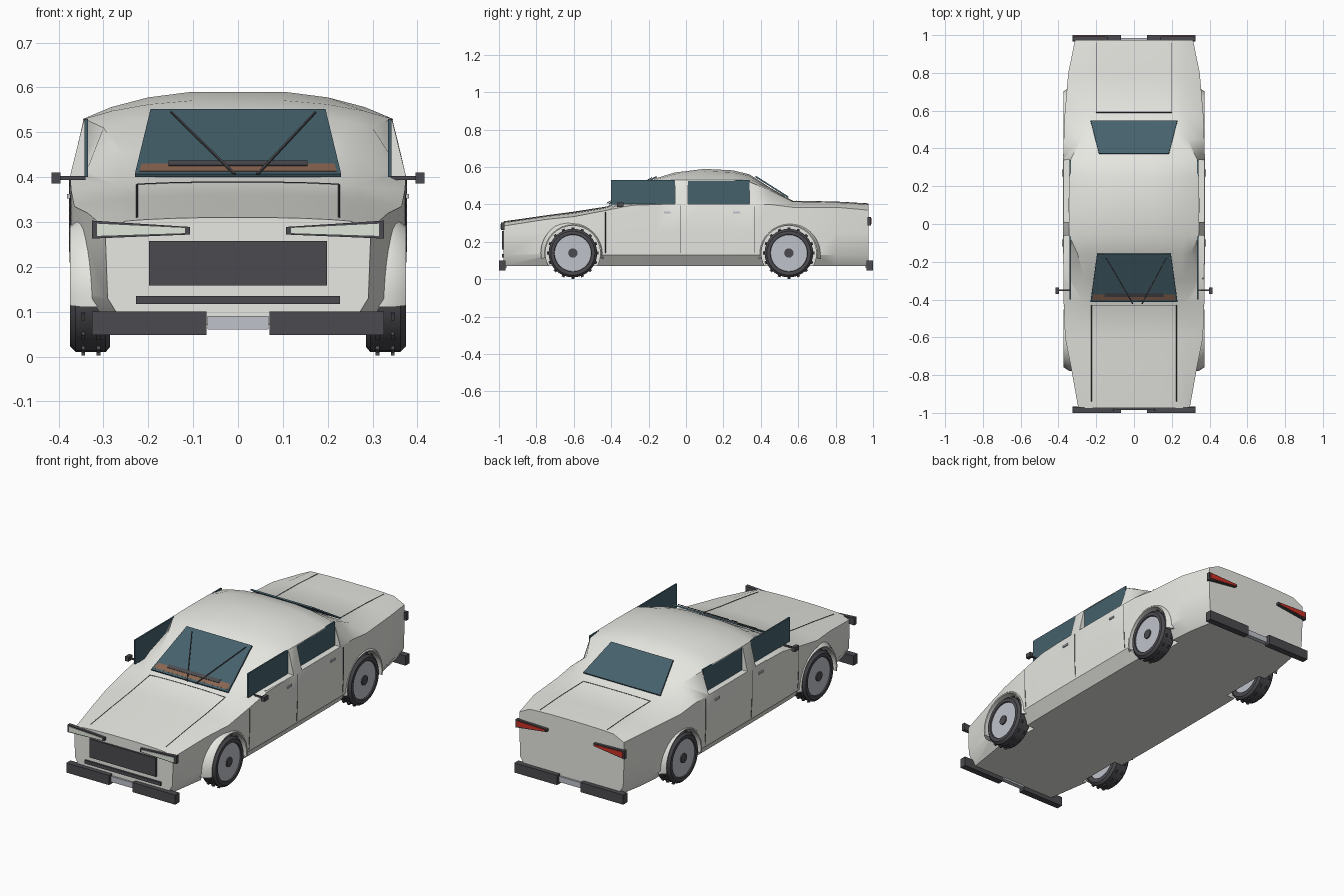
import bpy, bmesh, math
from mathutils import Vector, Matrix
from mathutils.bvhtree import BVHTree

if "Cube" in bpy.data.objects:
    bpy.data.objects.remove(bpy.data.objects["Cube"])


def mat(name, r, g, b):
    m = bpy.data.materials.new(name)
    m.diffuse_color = (r, g, b, 1)
    m.use_nodes = True
    m.node_tree.nodes["Principled BSDF"].inputs["Base Color"].default_value = m.diffuse_color
    return m


PAINT = mat("paint", .80, .80, .76)
DARK = mat("dark_trim", .07, .07, .08)
GLASS = mat("glass", .06, .12, .15)
METAL = mat("metal", .52, .55, .60)
RED = mat("red_lens", .6, .03, .02)
LENS = mat("clear_lens", .75, .8, .72)
BROWN = mat("brown", .25, .13, .08)


def finish(bm, name, material, smooth=None):
    bmesh.ops.recalc_face_normals(bm, faces=bm.faces)
    me = bpy.data.meshes.new(name)
    bm.to_mesh(me)
    bm.free()
    ob = bpy.data.objects.new(name, me)
    bpy.context.collection.objects.link(ob)
    if material:
        me.materials.append(material)
    if smooth:
        bpy.ops.object.select_all(action='DESELECT')
        ob.select_set(True)
        bpy.context.view_layer.objects.active = ob
        bpy.ops.object.shade_smooth_by_angle(angle=math.radians(smooth))
    return ob


def add_box(bm, x0, x1, y0, y1, z0, z1):
    m = Matrix.Translation(((x0 + x1) / 2, (y0 + y1) / 2, (z0 + z1) / 2))
    bmesh.ops.create_cube(bm, size=1, matrix=m @ Matrix.Diagonal((x1 - x0, y1 - y0, z1 - z0, 1)))


def add_cyl(bm, x0, x1, y, z, r, n=32):
    m = Matrix.Translation(((x0 + x1) / 2, y, z)) @ Matrix.Rotation(math.pi / 2, 4, 'Y')
    bmesh.ops.create_cone(bm, cap_ends=True, segments=n, radius1=r, radius2=r, depth=x1 - x0, matrix=m)


def box(name, dims, material, both=False):
    bm = bmesh.new()
    add_box(bm, *dims)
    if both:
        add_box(bm, -dims[1], -dims[0], *dims[2:])
    return finish(bm, name, material)


def slab(name, pts, shift, material, both=False):
    # polygon extruded along a vector, optionally mirrored in x
    bm = bmesh.new()
    for s in ((1, -1) if both else (1,)):
        f = bm.faces.new([bm.verts.new((s * p[0], p[1], p[2])) for p in pts])
        e = bmesh.ops.extrude_face_region(bm, geom=[f], use_keep_orig=True)
        bmesh.ops.translate(bm, vec=shift, verts=[v for v in e['geom'] if isinstance(v, bmesh.types.BMVert)])
    return finish(bm, name, material)


# body shell: y, half width, shoulder z, roof edge x, roof edge z, centre z
stations = [
    (-.975, .295, .285, .25, .302, .31), (-.75, .335, .32, .26, .335, .342),
    (-.60, .365, .335, .27, .352, .362), (-.42, .372, .37, .27, .382, .39),
    (-.29, .374, .395, .26, .455, .463), (-.155, .375, .40, .30, .51, .543),
    (-.06, .375, .40, .343, .53, .572), (.1, .375, .40, .345, .53, .592),
    (.25, .375, .40, .343, .53, .584), (.34, .375, .40, .335, .52, .562),
    (.45, .372, .40, .28, .475, .49), (.57, .368, .385, .27, .415, .42),
    (.8, .348, .385, .26, .41, .416), (.975, .312, .37, .25, .40, .406)]
bm = bmesh.new()
rings = []
for y, w, zs, rx, rz, zc in stations:
    d = zc - rz
    half = [(.86 * w, .07), (.985 * w, .13), (w, .25), (w, zs), (rx, rz),
            (.82 * rx, rz + .42 * d), (.58 * rx, rz + .77 * d), (.3 * rx, zc - .03 * d)]
    loop = half + [(-x, z) for x, z in reversed(half)]
    rings.append([bm.verts.new((x, y, z)) for x, z in loop])
for a, b in zip(rings, rings[1:]):
    for i in range(len(a)):
        j = (i + 1) % len(a)
        bm.faces.new((a[i], a[j], b[j], b[i]))
bm.faces.new(rings[0])
bm.faces.new(rings[-1])
bvh = BVHTree.FromBMesh(bm)
body = finish(bm, "body", PAINT)

# wheel wells and side window openings
WHEELS = (-.605, .55)
WINDOWS = ((-.40, -.06), (.01, .34))
bm = bmesh.new()
for y in WHEELS:
    add_cyl(bm, .27, .5, y, .14, .147)
    add_cyl(bm, -.5, -.27, y, .14, .147)
for y0, y1 in WINDOWS:
    add_box(bm, .338, .5, y0, y1, .402, .526)
    add_box(bm, -.5, -.338, y0, y1, .402, .526)
cutter = finish(bm, "cutter", None)
cutter.hide_render = True
mod = body.modifiers.new("openings", 'BOOLEAN')
mod.operation = 'DIFFERENCE'
mod.object = cutter
bpy.ops.object.select_all(action='DESELECT')
bpy.context.view_layer.objects.active = body
body.select_set(True)
bpy.ops.object.modifier_apply(modifier="openings")
bpy.data.objects.remove(cutter)
bpy.ops.object.shade_smooth_by_angle(angle=math.radians(32))

# side windows
for n, (y0, y1) in zip(("front", "rear"), WINDOWS):
    box(n + "_side_window", (.334, .342, y0, y1, .40, .53), GLASS, True)

# wheel arch lips
for n, yc in zip(("front", "rear"), WHEELS):
    bm = bmesh.new()
    for s in (1, -1):
        prev = None
        for k in range(19):
            a = math.radians(-10 + 200 * k / 18)
            ring = [bm.verts.new((s * x, yc + r * math.cos(a), .14 + r * math.sin(a)))
                    for x, r in ((.31, .146), (.372, .146), (.374, .152), (.345, .172), (.31, .172))]
            if prev:
                for i in range(5):
                    bm.faces.new((prev[i], prev[(i + 1) % 5], ring[(i + 1) % 5], ring[i]))
            else:
                bm.faces.new(ring)
            prev = ring
        bm.faces.new(prev)
    finish(bm, n + "_arch_lips", PAINT, 35)

# wheels: lathed tyre with tread studs, rim disc and hub cap
tyre = ((.285, .095), (.285, .118), (.295, .13), (.362, .13), (.374, .118), (.374, .10), (.366, .097))
for n, yc in zip(("front", "rear"), WHEELS):
    for side, s in (("right", 1), ("left", -1)):
        bm = bmesh.new()
        N = 32
        loops = [[bm.verts.new((s * x, yc + r * math.cos(2 * math.pi * k / N), .14 + r * math.sin(2 * math.pi * k / N)))
                  for x, r in tyre] for k in range(N)]
        for k in range(N):
            a, b = loops[k], loops[(k + 1) % N]
            for i in range(len(tyre)):
                j = (i + 1) % len(tyre)
                bm.faces.new((a[i], a[j], b[j], b[i]))
        for k in range(16):
            rot = Matrix.Rotation(2 * math.pi * k / 16, 4, 'X')
            for x in (.311, .345):
                m = Matrix.Translation((s * x, yc, .14)) @ rot @ Matrix.Translation((0, 0, -.131))
                bmesh.ops.create_cube(bm, size=1, matrix=m @ Matrix.Diagonal((.008, .016, .014, 1)))
        finish(bm, f"{n}_{side}_tyre", DARK, 35)
        bm = bmesh.new()
        add_cyl(bm, *sorted((s * .29, s * .368)), yc, .14, .099)
        finish(bm, f"{n}_{side}_rim", METAL, 35)
        bm = bmesh.new()
        add_cyl(bm, *sorted((s * .36, s * .374)), yc, .14, .025, 20)
        finish(bm, f"{n}_{side}_hub_cap", DARK, 35)


# windscreen, dashboard strip and wipers share one sloping plane
def ws(x, t, off=0):
    return Vector((x, -.41 + .255 * t, .40 + .145 * t + off))


up = Vector((0, -.004, .007))
slab("windscreen", [ws(-.23, 0), ws(.23, 0), ws(.195, 1), ws(-.195, 1)], up, GLASS)
slab("dashboard", [ws(-.22, .03, .007), ws(.22, .03, .007), ws(.215, .15, .007), ws(-.215, .15, .007)], up * .3, BROWN)
slab("dash_top", [ws(-.155, .1, .010), ws(.155, .1, .010), ws(.155, .17, .010), ws(-.155, .17, .010)], up * .3, DARK)
for n, x0, x1 in (("left", -.01, -.15), ("right", .04, .17)):
    slab(n + "_wiper", [ws(x0, -.05, .012), ws(x0 + .006, -.05, .012), ws(x1 + .004, .9, .012), ws(x1, .9, .012)],
         up * .5, DARK)
slab("rear_window", [(-.23, .545, .435), (.23, .545, .435), (.185, .37, .546), (-.185, .37, .546)], (0, .004, .007), GLASS)

# front end
box("grille", (-.198, .198, -.985, -.96, .158, .258), DARK)
box("lower_grille", (-.227, .227, -.985, -.96, .117, .135), DARK)
for n, s in (("front", -1), ("rear", 1)):
    ys = sorted((s * .965, s * 1.0))
    box(n + "_bumper", (.07, .325, *ys, .048, .10), DARK, True)
    box(n + "_plate", (-.068, .068, *sorted((s * .96, s * .985)), .06, .09), METAL)


# lamps: tapered dark frame with inset lens
def lamp(name, y, dy, pts, material):
    c = sum((Vector(p) for p in pts), Vector((0, 0))) / len(pts)
    slab(name + "_frames", [(x, y, z) for x, z in pts], (0, dy, 0), DARK, True)
    inner = [(c.x + (x - c.x) * .9, c.y + (z - c.y) * .68) for x, z in pts]
    slab(name + "_lenses", [(x, y + dy, z) for x, z in inner], (0, dy * .15, 0), material, True)


lamp("headlight", -.97, -.02, [(.107, .272), (.325, .263), (.325, .303), (.107, .289)], LENS)
lamp("taillight", .97, .02, [(.14, .312), (.325, .288), (.325, .332), (.14, .326)], RED)

# door mirrors and handles
box("mirror_stalks", (.34, .40, -.355, -.348, .394, .402), DARK, True)
box("mirror_heads", (.396, .416, -.37, -.335, .386, .41), DARK, True)
for n, y in (("front", -.10), ("rear", .27)):
    box(n + "_door_handles", (.37, .381, y - .018, y + .018, .352, .362), METAL, True)


# panel seams projected on the body shell
def seam(name, a, b, side=False):
    cu = bpy.data.curves.new(name, 'CURVE')
    cu.dimensions = '3D'
    cu.bevel_depth = .002
    cu.bevel_resolution = 0
    for s in (1, -1):
        pts = []
        for k in range(15):
            p = Vector(a).lerp(Vector(b), k / 14)
            o, d = ((s, p.x, p.y), (-s, 0, 0)) if side else ((s * p.x, p.y, 2), (0, 0, -1))
            pts.append(bvh.ray_cast(Vector(o), Vector(d))[0])
        sp = cu.splines.new('POLY')
        sp.points.add(len(pts) - 1)
        for q, p in zip(sp.points, pts):
            q.co = (*p, 1)
    cu.materials.append(DARK)
    bpy.context.collection.objects.link(bpy.data.objects.new(name, cu))


seam("hood_side_seams", (.225, -.94), (.225, -.43))
seam("hood_back_seam", (0, -.43), (.225, -.43))
seam("trunk_side_seams", (.2, .59), (.2, .96))
seam("trunk_front_seam", (0, .59), (.2, .59))
seam("door_middle_seams", (-.028, .14), (-.028, .395), True)
seam("door_front_seams", (-.43, .14), (-.43, .36), True)
seam("door_rear_seams", (.365, .14), (.365, .39), True)
